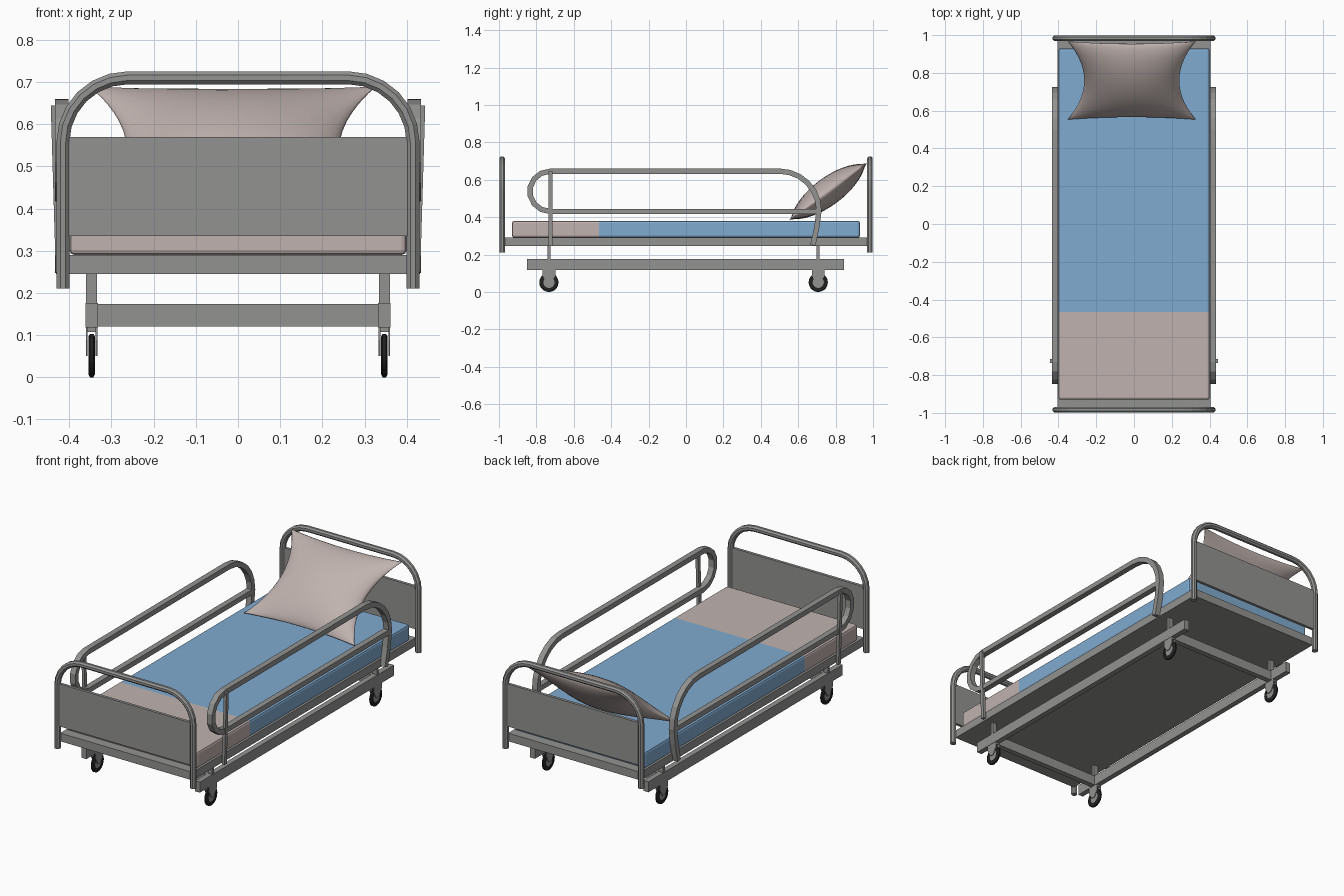
import bpy, bmesh, math
from mathutils import Vector

if "Cube" in bpy.data.objects:
    bpy.data.objects.remove(bpy.data.objects["Cube"])


def material(name, rgb):
    m = bpy.data.materials.new(name)
    m.diffuse_color = (*rgb, 1)
    m.use_nodes = True
    m.node_tree.nodes["Principled BSDF"].inputs["Base Color"].default_value = m.diffuse_color
    return m


GREY = material("grey metal", (0.29, 0.29, 0.285))
BEIGE = material("beige fabric", (0.53, 0.45, 0.43))
BLUE = material("blue blanket", (0.22, 0.41, 0.64))
BLACK = material("black rubber", (0.015, 0.015, 0.015))


def finish(name, bm, *mats, smooth=False):
    bmesh.ops.recalc_face_normals(bm, faces=bm.faces)
    me = bpy.data.meshes.new(name)
    bm.to_mesh(me)
    bm.free()
    for m in mats:
        me.materials.append(m)
    if smooth:
        for p in me.polygons:
            p.use_smooth = True
    ob = bpy.data.objects.new(name, me)
    bpy.context.collection.objects.link(ob)
    return ob


def box_mesh(lo, hi):
    bm = bmesh.new()
    bmesh.ops.create_cube(bm, size=1)
    for v in bm.verts:
        v.co = Vector([(a + b) / 2 + c * (b - a) for a, b, c in zip(lo, hi, v.co)])
    return bm


def box(name, lo, hi, mat=GREY):
    return finish(name, box_mesh(lo, hi), mat)


def sweep(name, path, normal, profile, mat=GREY):
    """Sweep a profile (in-plane, across) along a flat path with mitred corners."""
    bm = bmesh.new()
    n = Vector(normal)
    pts = [Vector(p) for p in path]
    rings = []
    for i, p in enumerate(pts):
        d0 = (p - pts[i - 1]).normalized() if i else None
        d1 = (pts[i + 1] - p).normalized() if i < len(pts) - 1 else d0
        d0 = d0 or d1
        t = (d0 + d1).normalized()
        side = n.cross(t) / max(0.5, t.dot(d0))
        rings.append([bm.verts.new(p + side * a + n * b) for a, b in profile])
    k = len(profile)
    for r, s in zip(rings, rings[1:]):
        for j in range(k):
            bm.faces.new((r[j], r[(j + 1) % k], s[(j + 1) % k], s[j]))
    bm.faces.new(rings[0])
    bm.faces.new(rings[-1])
    return finish(name, bm, mat)


def arc(cx, cz, r, a0, a1, n):
    out = []
    for i in range(n + 1):
        a = math.radians(a0 + (a1 - a0) * i / n)
        out.append((cx + r * math.cos(a), cz + r * math.sin(a)))
    return out


def lathe_x(name, profile, centre, mat, n=20):
    """Closed ring profile of (x, radius) turned about an x axis."""
    bm = bmesh.new()
    rings = []
    for i in range(n):
        a = 2 * math.pi * i / n
        rings.append([bm.verts.new(Vector(centre) + Vector((x, r * math.cos(a), r * math.sin(a))))
                      for x, r in profile])
    k = len(profile)
    for i in range(n):
        r, s = rings[i], rings[(i + 1) % n]
        for j in range(k):
            bm.faces.new((r[j], r[(j + 1) % k], s[(j + 1) % k], s[j]))
    return finish(name, bm, mat)


# Head and foot ends: bent tube with a panel
OCT = [(0.0165 * math.cos(math.radians(22.5 + 45 * i)),
        0.0165 * math.sin(math.radians(22.5 + 45 * i))) for i in range(8)]
for label, y in (("foot", -0.983), ("head", 0.983)):
    outline = [(0.415, 0.21)] + arc(0.262, 0.557, 0.153, 0, 90, 6)
    outline += [(-x, z) for x, z in reversed(outline)]
    sweep(label + "_end_tube", [(x, y, z) for x, z in outline], (0, 1, 0), OCT)
    box(label + "_end_panel", (-0.405, y - 0.008, 0.335), (0.405, y + 0.008, 0.57))

# Bed deck
box("bed_deck", (-0.405, -0.975, 0.245), (0.405, 0.975, 0.29))

# Mattress, blanket part blue, foot part beige
bm = box_mesh((-0.4, -0.93, 0.29), (0.4, 0.93, 0.38))
bmesh.ops.bevel(bm, geom=bm.edges[:], offset=0.012, segments=2, profile=0.5, affect='EDGES')
bmesh.ops.bisect_plane(bm, geom=bm.verts[:] + bm.edges[:] + bm.faces[:],
                       plane_co=(0, -0.465, 0), plane_no=(0, 1, 0))
for f in bm.faces:
    f.material_index = 1 if f.calc_center_median().y > -0.465 else 0
finish("mattress", bm, BEIGE, BLUE)

# Pillow leaning on the head end: pinched cushion
bm = bmesh.new()
N = 20
along = Vector((0, 0.41, 0.302)).normalized()
up = Vector((0, -along.z, along.y))
centre = Vector((-0.012, 0.76, 0.537))
for sgn in (1, -1):
    g = []
    for i in range(N + 1):
        row = []
        for j in range(N + 1):
            u, v = math.sin(math.pi * (i / N - 0.5)), math.sin(math.pi * (j / N - 0.5))
            x = 0.34 * u * (1 - 0.26 * (1 - v * v))
            w = 0.258 * v * (1 - 0.07 * (1 - u * u))
            h = 0.075 * (max(0, 1 - u * u) ** 0.6) * (max(0, 1 - v * v) ** 0.7)
            row.append(bm.verts.new(centre + Vector((x, 0, 0)) + along * w + up * h * sgn))
        g.append(row)
    for i in range(N):
        for j in range(N):
            bm.faces.new((g[i][j], g[i + 1][j], g[i + 1][j + 1], g[i][j + 1]))
bmesh.ops.remove_doubles(bm, verts=bm.verts[:], dist=0.0002)
finish("pillow", bm, BEIGE, smooth=True)

# Side guard rails, undercarriage rails and casters
RECT = [(-0.014, -0.016), (0.014, -0.016), (0.014, 0.016), (-0.014, 0.016)]
guard = [(0.678, 0.25), (0.7, 0.35)] + arc(0.5, 0.435, 0.211, 0, 90, 6)
guard += arc(-0.728, 0.538, 0.107, 90, 270, 7) + [(0.705, 0.431)]
for s, side in ((-1, "left"), (1, "right")):
    sweep(side + "_guard_rail", [(s * 0.418, y, z) for y, z in guard], (1, 0, 0), RECT)
    post = [(s * 0.424, -0.725, 0.245), (s * 0.436, -0.725, 0.645)]
    sweep(side + "_guard_post", post, (0, 1, 0),
          [(-0.008, -0.01), (0.008, -0.01), (0.008, 0.01), (-0.008, 0.01)])
    x = s * 0.347
    box(side + "_base_rail", (x - 0.015, -0.85, 0.118), (x + 0.015, 0.845, 0.176))
    for end, y in (("front", -0.733), ("back", 0.707)):
        tag = side + "_" + end
        box(tag + "_post", (x - 0.013, y - 0.008, 0.17), (x + 0.013, y + 0.008, 0.25))
        # tyre and hub
        lathe_x(tag + "_tyre", [(-0.008, 0.030), (-0.008, 0.044), (-0.004, 0.0515),
                                (0.004, 0.0515), (0.008, 0.044), (0.008, 0.030)],
                (x, y, 0.0515), BLACK)
        bm = bmesh.new()
        bmesh.ops.create_cone(bm, cap_ends=True, segments=16, radius1=0.031, radius2=0.031, depth=0.011)
        for v in bm.verts:
            v.co = Vector((x + v.co.z, y + v.co.x, 0.0515 + v.co.y))
        finish(tag + "_hub", bm, GREY)
        # tapered fork plates
        for o in (-0.0115, 0.0115):
            bm = box_mesh((x + o - 0.002, y - 0.034, 0.05), (x + o + 0.002, y + 0.034, 0.12))
            edges = [e for e in bm.edges if abs(e.verts[0].co.z - e.verts[1].co.z) > 0.01]
            bmesh.ops.subdivide_edges(bm, edges=edges, cuts=1)
            for v in bm.verts:
                if v.co.z < 0.06:
                    v.co.y = y + (v.co.y - y) * 0.35
                elif v.co.z < 0.1:
                    v.co.z = 0.088
            finish(tag + "_fork", bm, GREY)
        box(tag + "_fork_top", (x - 0.0135, y - 0.03, 0.108), (x + 0.0135, y + 0.03, 0.12))

# Undercarriage cross bars
for end, y in (("front", -0.733), ("back", 0.707)):
    box(end + "_cross_bar", (-0.34, y - 0.015, 0.12), (0.34, y + 0.015, 0.174))
